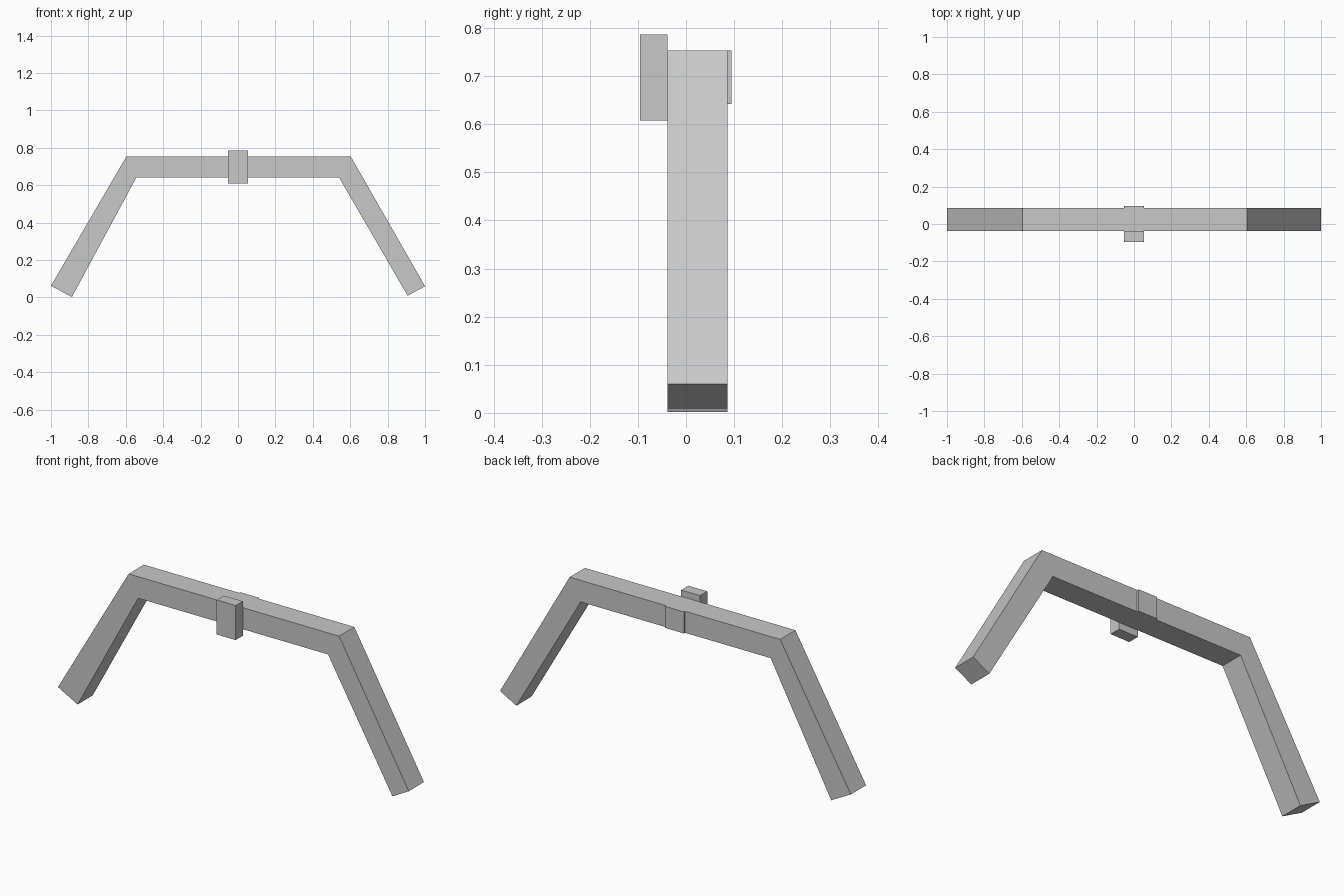
import bpy
import bmesh

cube = bpy.data.objects.get("Cube")
if cube:
    bpy.data.objects.remove(cube, do_unlink=True)

grey = bpy.data.materials.new("light_grey")
grey.use_nodes = True
colour = (0.58, 0.58, 0.58, 1)
grey.diffuse_color = colour
grey.node_tree.nodes["Principled BSDF"].inputs["Base Color"].default_value = colour


def extrude_profile(name, outline, front, back):
    """Extrude a closed x-z outline from y = front to y = back."""
    bm = bmesh.new()
    face = bm.faces.new([bm.verts.new((x, front, z)) for x, z in outline])
    result = bmesh.ops.extrude_face_region(bm, geom=[face])
    moved = [v for v in result["geom"] if isinstance(v, bmesh.types.BMVert)]
    bmesh.ops.translate(bm, verts=moved, vec=(0, back - front, 0))
    bmesh.ops.recalc_face_normals(bm, faces=bm.faces)
    mesh = bpy.data.meshes.new(name)
    bm.to_mesh(mesh)
    bm.free()
    mesh.materials.append(grey)
    obj = bpy.data.objects.new(name, mesh)
    bpy.context.collection.objects.link(obj)
    return obj


def box_outline(left, right, bottom, top):
    return [(left, bottom), (right, bottom), (right, top), (left, top)]


FRONT, BACK = -0.038, 0.086

# Bent bar: crosspiece with two mitred, splayed legs
bar = [(-1, 0.062), (-0.888, 0.002), (-0.543, 0.642), (0.54, 0.642),
       (0.907, 0.009), (1, 0.06), (0.603, 0.753), (-0.597, 0.753)]
extrude_profile("bent_bar", bar, FRONT, BACK)

# Block on the front of the crosspiece
extrude_profile("front_block", box_outline(-0.054, 0.054, 0.608, 0.786), -0.096, FRONT)

# Thin plate on the back of the crosspiece
extrude_profile("back_plate", box_outline(-0.054, 0.054, 0.642, 0.753), BACK, 0.095)
